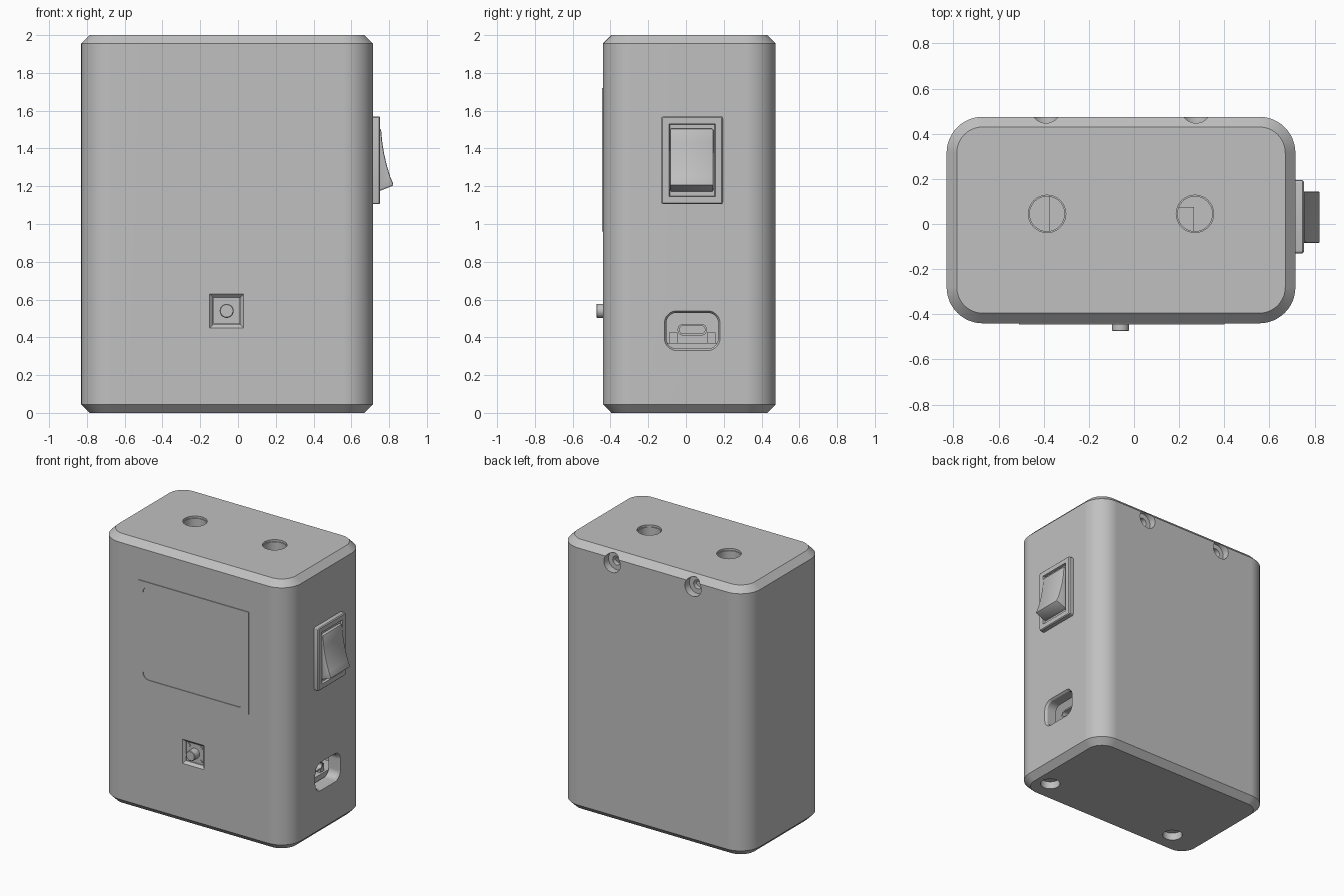
import bpy, bmesh, math

if "Cube" in bpy.data.objects:
    bpy.data.objects.remove(bpy.data.objects["Cube"], do_unlink=True)

grey = bpy.data.materials.new("plain grey")
grey.use_nodes = True
grey.diffuse_color = (0.53, 0.53, 0.53, 1)
grey.node_tree.nodes["Principled BSDF"].inputs["Base Color"].default_value = (0.53, 0.53, 0.53, 1)

# Maps plane coordinates u, v and depth d to space
AXES = {"x": lambda u, v, d: (d, u, v),
        "y": lambda u, v, d: (u, d, v),
        "z": lambda u, v, d: (u, v, d)}


def finish(name, bm):
    bmesh.ops.remove_doubles(bm, verts=bm.verts, dist=1e-5)
    bmesh.ops.recalc_face_normals(bm, faces=bm.faces)
    mesh = bpy.data.meshes.new(name)
    bm.to_mesh(mesh)
    bm.free()
    mesh.materials.append(grey)
    obj = bpy.data.objects.new(name, mesh)
    bpy.context.collection.objects.link(obj)
    return obj


def loft(name, axis, centre, size, radius, layers, seg=8):
    """Stack rounded rectangles; each layer is (depth, inset)."""
    bm = bmesh.new()
    loops = []
    steps = seg if radius else 0
    for depth, inset in layers:
        r = max(radius - inset, 0)
        a, b = size[0] / 2 - inset - r, size[1] / 2 - inset - r
        loop = []
        for i, (su, sv) in enumerate(((1, 1), (-1, 1), (-1, -1), (1, -1))):
            for k in range(steps + 1):
                t = math.pi / 2 * (i + (k / steps if steps else 0))
                u = centre[0] + su * a + r * math.cos(t)
                v = centre[1] + sv * b + r * math.sin(t)
                loop.append(bm.verts.new(AXES[axis](u, v, depth)))
        loops.append(loop)
    for low, high in zip(loops, loops[1:]):
        for i in range(len(low)):
            j = (i + 1) % len(low)
            bm.faces.new((low[i], low[j], high[j], high[i]))
    bm.faces.new(loops[0])
    bm.faces.new(loops[-1])
    return finish(name, bm)


def disc(name, axis, centre, r, layers):
    return loft(name, axis, centre, (2 * r, 2 * r), r, layers)


def box(name, low, high):
    centre = [(p + q) / 2 for p, q in zip(low, high)]
    size = [q - p for p, q in zip(low, high)]
    return loft(name, "z", centre[:2], size[:2], 0, [(low[2], 0), (high[2], 0)])


def apply_all(obj):
    bpy.context.view_layer.objects.active = obj
    for mod in list(obj.modifiers):
        bpy.ops.object.modifier_apply(modifier=mod.name)


def cut(target, cutters):
    for cutter in cutters:
        mod = target.modifiers.new("cut", "BOOLEAN")
        mod.operation = "DIFFERENCE"
        mod.solver = "EXACT"
        mod.object = cutter
    apply_all(target)
    for cutter in cutters:
        bpy.data.objects.remove(cutter, do_unlink=True)


parts = []

# Hollow case with chamfered ends
MID = (-0.0575, 0.0175)
SIZE = (1.545, 0.915)
case = loft("case", "z", MID, SIZE, 0.16,
            [(0, 0.045), (0.045, 0), (1.955, 0), (2, 0.045)], seg=12)
cutters = [loft("cavity", "z", MID, SIZE, 0.16, [(0.09, 0.09), (1.91, 0.09)])]

# Round openings in the top
for x in (-0.385, 0.27):
    cutters.append(disc("top_hole", "z", (x, 0.045), 0.083,
                        [(1.85, 0.006), (1.985, 0.006), (1.985, 0), (2.05, 0)]))

# Counterbored screw holes at the back top edge and in the base
for x in (-0.39, 0.275):
    cutters.append(disc("back_screw_hole", "y", (x, 1.915), 0.068,
                        [(0.37, 0.035), (0.42, 0.035), (0.42, 0), (0.52, 0)]))
for x in (-0.55, 0.56):
    cutters.append(disc("base_screw_hole", "z", (x, -0.24), 0.068,
                        [(-0.05, 0), (0.055, 0), (0.055, 0.035), (0.12, 0.035)]))

# Button window and charging port opening
BUTTON = (-0.06, 0.54)
cutters.append(loft("button_hole", "y", BUTTON, (0.18, 0.18), 0,
                    [(-0.47, 0), (-0.44, 0), (-0.422, 0.018), (-0.3, 0.018)]))
cutters.append(loft("port_hole", "x", (0.033, 0.435), (0.295, 0.21), 0.065,
                    [(0.55, 0.01), (0.7, 0.01), (0.715, 0), (0.75, 0)]))
cut(case, cutters)
parts.append(case)

# Thin raised screen frame with a sunken window
screen = loft("screen_frame", "y", (-0.055, 1.34), (0.91, 0.76), 0,
              [(-0.43, 0), (-0.446, 0)])
cut(screen, [loft("screen_window", "y", (-0.055, 1.34), (0.83, 0.69), 0.05,
                  [(-0.46, 0), (-0.441, 0)])])
parts.append(screen)

# Push button
parts.append(loft("button_housing", "y", BUTTON, (0.14, 0.14), 0,
                  [(-0.33, 0), (-0.418, 0)]))
parts.append(disc("button_plunger", "y", BUTTON, 0.037,
                  [(-0.41, 0), (-0.471, 0), (-0.475, 0.004)]))
for sx in (-1, 1):
    for sz in (-1, 1):
        parts.append(disc("button_rivet", "y", (BUTTON[0] + 0.05 * sx, BUTTON[1] + 0.05 * sz),
                          0.012, [(-0.41, 0), (-0.425, 0)]))

# Power switch: plate with a sunken mouth, then the concave rocker
parts.append(loft("switch_plate", "x", (0.0325, 1.3375), (0.325, 0.465), 0.012,
                  [(0.7, 0), (0.746, 0), (0.752, 0.006), (0.752, 0.04), (0.735, 0.044)], seg=3))
profile = [(0.72, 1.17), (0.75, 1.175), (0.825, 1.205), (0.806, 1.25), (0.788, 1.31),
           (0.774, 1.37), (0.764, 1.43), (0.757, 1.505), (0.72, 1.505)]
bm = bmesh.new()
ends = [[bm.verts.new((x, y, z)) for x, z in profile] for y in (-0.085, 0.145)]
for end in ends:
    bm.faces.new(end)
for i in range(len(profile)):
    j = (i + 1) % len(profile)
    bm.faces.new((ends[0][i], ends[0][j], ends[1][j], ends[1][i]))
rocker = finish("switch_rocker", bm)
bevel = rocker.modifiers.new("soft edges", "BEVEL")
bevel.width = 0.008
bevel.segments = 2
bevel.angle_limit = math.radians(40)
apply_all(rocker)
parts.append(rocker)

# Charging socket on its board
parts.append(loft("charging_socket", "x", (0.033, 0.44), (0.155, 0.062), 0.03,
                  [(0.4, 0), (0.62, 0), (0.62, 0.01), (0.5, 0.01)]))
parts.append(box("charging_board", (0.2, -0.25, 0.33), (0.615, 0.3, 0.37)))
for y in (-0.09, 0.11):
    parts.append(box("socket_tab", (0.5, y, 0.37), (0.6, y + 0.045, 0.425)))

# Inner carrier seen through the top openings
parts.append(box("inner_carrier", (-0.375, -0.3, 1.2), (0.1, 0.3, 1.88)))
parts.append(box("inner_carrier_step", (0.1, -0.3, 1.2), (0.265, 0.075, 1.88)))

# Smooth curves, crisp edges
bpy.ops.object.select_all(action="DESELECT")
for part in parts:
    part.select_set(True)
bpy.context.view_layer.objects.active = case
bpy.ops.object.shade_smooth_by_angle(angle=math.radians(30))
weighted = case.modifiers.new("even shading", "WEIGHTED_NORMAL")
weighted.keep_sharp = True
